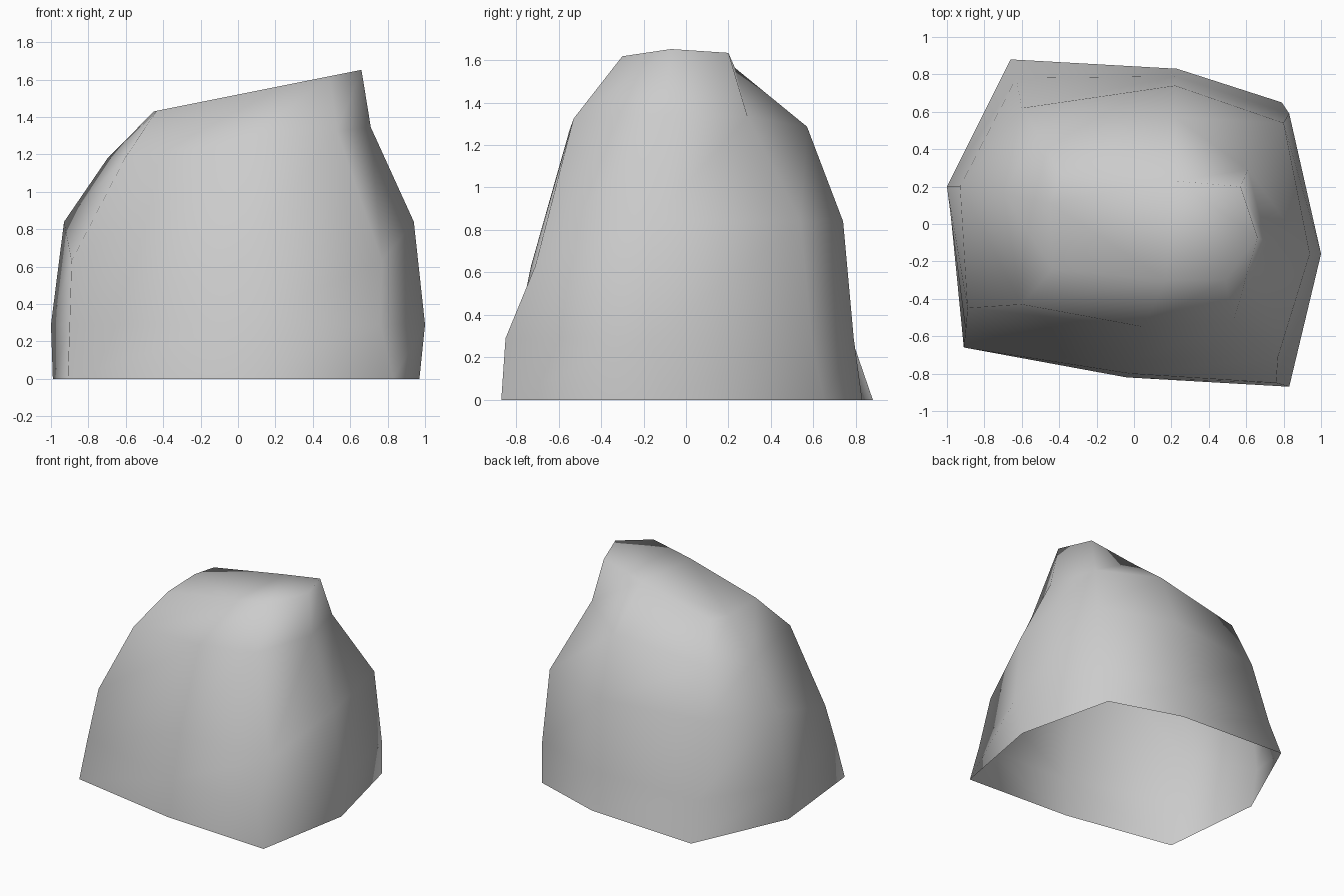
import bpy
import bmesh

default_cube = bpy.data.objects.get("Cube")
if default_cube:
    bpy.data.objects.remove(default_cube, do_unlink=True)


def make_material(name, grey):
    material = bpy.data.materials.new(name)
    material.use_nodes = True
    colour = (grey, grey, grey, 1)
    material.diffuse_color = colour
    material.node_tree.nodes["Principled BSDF"].inputs["Base Color"].default_value = colour
    return material


# Height rules: level footing, a belt lower at the front, sloping shoulder and crown
def footing_height(x, y):
    return 0


def skirt_height(x, y):
    return .29


def belt_height(x, y):
    return .63 if y < -.4 else .84


def shoulder_height(x, y):
    return 1.26 + .12 * x


def crown_height(x, y):
    return 1.52 + .2 * x


# Plan outline of each level, counter-clockwise from the front right corner
levels = [
    (footing_height, [(-.91, -.66), (-.04, -.82), (.83, -.87), (.97, -.11),
                      (.79, .65), (.23, .83), (-.66, .88), (-.99, .15)]),
    (skirt_height, [(-.9, -.57), (-.02, -.8), (.76, -.85), (1, -.16),
                    (.83, .59), (.22, .79), (-.63, .78), (-1, .2)]),
    (belt_height, [(-.89, -.45), (0, -.73), (.77, -.71), (.94, -.16),
                   (.8, .54), (.22, .74), (-.6, .62), (-.93, .2)]),
    (shoulder_height, [(-.6, -.43), (.05, -.55), (.53, -.53), (.71, -.1),
                       (.61, .29), (.22, .57), (-.52, .49), (-.7, .16)]),
    (crown_height, [(-.435, -.24), (.17, -.3), (.49, -.3), (.66, -.07),
                    (.57, .2), (.22, .23), (-.39, .26), (-.45, .11)]),
]


def build_boulder(name, material):
    bm = bmesh.new()
    rings = [[bm.verts.new((x, y, height(x, y))) for x, y in outline]
             for height, outline in levels]

    # Side walls bridge neighbouring levels; the underside stays open
    for lower, upper in zip(rings, rings[1:]):
        for i in range(len(lower)):
            j = (i + 1) % len(lower)
            bm.faces.new((lower[i], lower[j], upper[j], upper[i]))

    # Sloping crown
    cap = bm.faces.new(rings[-1])
    bmesh.ops.triangulate(bm, faces=[cap])

    for face in bm.faces:
        face.smooth = True
    mesh = bpy.data.meshes.new(name)
    bm.to_mesh(mesh)
    bm.free()
    mesh.materials.append(material)
    boulder = bpy.data.objects.new(name, mesh)
    bpy.context.collection.objects.link(boulder)
    return boulder


build_boulder("boulder", make_material("stone grey", .6))
